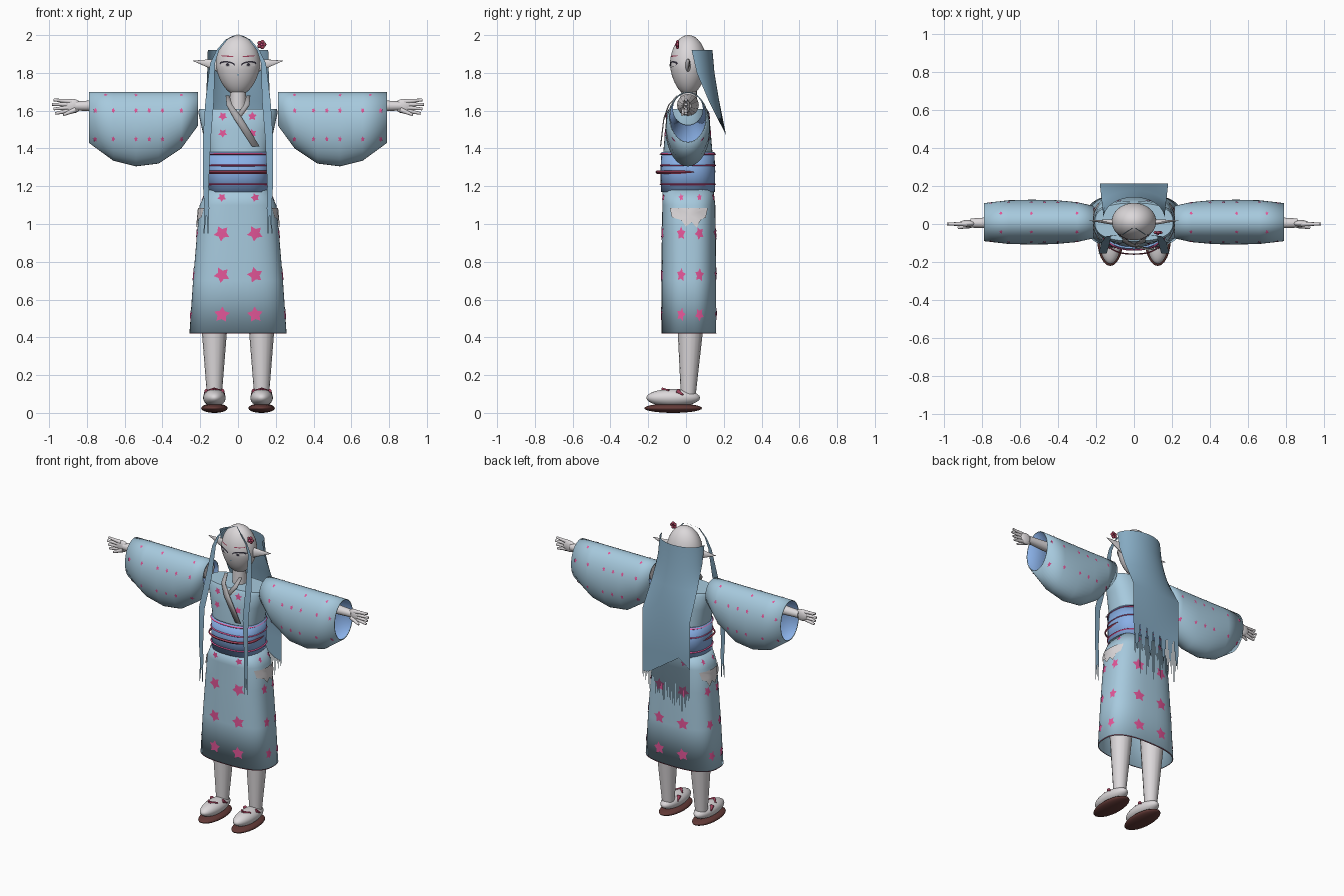
import bpy, bmesh, math, random
from mathutils import Vector
from mathutils.bvhtree import BVHTree

random.seed(4)
if "Cube" in bpy.data.objects:
    bpy.data.objects.remove(bpy.data.objects["Cube"])


def material(name, code):
    rgb = [int(code[i:i + 2], 16) / 255 for i in (0, 2, 4)]
    col = [c / 12.92 if c < .04 else ((c + .055) / 1.055) ** 2.4 for c in rgb] + [1]
    m = bpy.data.materials.new(name)
    m.use_nodes = True
    m.diffuse_color = col
    m.node_tree.nodes["Principled BSDF"].inputs["Base Color"].default_value = col
    return m


SKIN = material("pale skin", "DCD8DA")
ROBE = material("pale blue cloth", "A7CADE")
HAIR = material("blue hair", "86ABC3")
SASH = material("sash blue", "8AB1E8")
PINK = material("blossom pink", "E25698")
RED = material("dark red trim", "A0405A")
SOLE = material("brown sole", "633A37")
GREY = material("grey collar", "ACAAAC")
DARK = material("dark lash", "33303C")


def build(name, verts, faces, mats, thick=0):
    bm = bmesh.new()
    vs = [bm.verts.new(v) for v in verts]
    for f in faces:
        bm.faces.new([vs[i] for i in f])
    bmesh.ops.recalc_face_normals(bm, faces=bm.faces)
    tree = BVHTree.FromBMesh(bm)
    me = bpy.data.meshes.new(name)
    bm.to_mesh(me)
    bm.free()
    for m in mats:
        me.materials.append(m)
    ob = bpy.data.objects.new(name, me)
    bpy.context.collection.objects.link(ob)
    me.shade_smooth()
    me.set_sharp_from_angle(angle=math.radians(40))
    if thick:
        mod = ob.modifiers.new("thickness", "SOLIDIFY")
        mod.thickness = thick
        mod.material_offset = len(mats) - 1
    return tree


def loft(name, sections, mats, axis="Z", power=2, n=40, caps=(0, 0), thick=0):
    """Sections are (position, centre a, centre b, radius a, radius b)."""
    verts, faces = [], []
    for p, ca, cb, ra, rb in sections:
        for i in range(n):
            t = math.tau * i / n
            c, s = math.cos(t), math.sin(t)
            a = ca + ra * math.copysign(abs(c) ** (2 / power), c)
            b = cb + rb * math.copysign(abs(s) ** (2 / power), s)
            verts.append((p, a, b) if axis == "X" else (a, b, p))
    for k in range(len(sections) - 1):
        for i in range(n):
            j = (i + 1) % n
            faces.append((k * n + i, k * n + j, k * n + n + j, k * n + n + i))
    if caps[0]:
        faces.append(range(n))
    if caps[1]:
        faces.append(range(len(verts) - n, len(verts)))
    return build(name, verts, faces, mats, thick)


def rod(name, p, q, r1, r2, mat, flat=1):
    p, q = Vector(p), Vector(q)
    bpy.ops.mesh.primitive_cone_add(vertices=16, radius1=r1, radius2=r2, depth=(q - p).length,
                                    location=(p + q) / 2, rotation=(q - p).to_track_quat("Z", "Y").to_euler())
    finish(name, mat)
    bpy.context.object.scale.x = flat


def ball(name, loc, size, mat):
    bpy.ops.mesh.primitive_uv_sphere_add(segments=24, ring_count=14, radius=1, location=loc)
    bpy.context.object.scale = size
    finish(name, mat)


def finish(name, mat):
    ob = bpy.context.object
    ob.name = name
    ob.data.materials.append(mat)
    bpy.ops.object.shade_smooth_by_angle(angle=math.radians(40))


def ribbon(name, path, widths, mat, thick=0):
    verts = [(x + s * w / 2, y, z) for (x, y, z), w in zip(path, widths) for s in (-1, 1)]
    faces = [(i, i + 1, i + 3, i + 2) for i in range(0, len(verts) - 2, 2)]
    build(name, verts, faces, [mat], thick)


VIEWS = {"front": (0, 1, 0), "back": (0, -1, 0), "left": (-1, 0, 0), "right": (1, 0, 0), "top": (0, 0, -1)}


def decals(name, tree, items, mat, lift=.004):
    """Thin plates laid on a surface; items are (view, outline)."""
    verts, faces = [], []
    for view, outline in items:
        d = Vector(VIEWS[view])
        n, base = len(outline), len(verts)
        ca, cb = (sum(p[k] for p in outline) / n for k in (0, 1))
        for f in (0, .5, 1):
            for a, b in outline[:n if f else 1]:
                a, b = ca + (a - ca) * f, cb + (b - cb) * f
                o = Vector((0, a, b) if d.x else (a, 0, b) if d.y else (a, b, 0)) - d * 3
                hit, nor, _, _ = tree.ray_cast(o, d)
                if hit is None:
                    hit, nor, _, _ = tree.find_nearest(o + d * 3)
                verts.append(hit + nor * (lift if nor.dot(d) < 0 else -lift))
        for i in range(n):
            j = (i + 1) % n
            faces.append((base, base + 1 + i, base + 1 + j))
            faces.append((base + 1 + i, base + 1 + n + i, base + 1 + n + j, base + 1 + j))
    build(name, verts, faces, [mat])


def oval(a, b, ra, rb, tilt=0, n=16):
    return [(a + ra * math.cos(math.tau * i / n), b + rb * math.sin(math.tau * i / n)
             + tilt * math.cos(math.tau * i / n)) for i in range(n)]


def star(a, b, r, squash=1):
    turn = random.uniform(0, 1)
    return [(a + squash * r * (.55 if i % 2 else 1) * math.cos(turn + math.pi * i / 5),
             b + r * (.55 if i % 2 else 1) * math.sin(turn + math.pi * i / 5)) for i in range(10)]


# Robe: chest, skirt, hem
chest = loft("robe_chest", [(1.17, 0, .01, .157, .135), (1.38, 0, .01, .165, .13), (1.5, 0, .01, .19, .12),
                            (1.59, 0, .01, .21, .112), (1.61, 0, .01, .206, .1)], [ROBE], power=2.5, caps=(0, 1))
skirt = loft("robe_skirt", [(.42, 0, .015, .257, .145), (.7, 0, .015, .238, .145), (.95, 0, .015, .217, .143),
                            (1.1, 0, .015, .203, .14), (1.19, 0, .01, .16, .135)], [ROBE], power=2.7, n=56, thick=.006)
loft("hem_trim", [(.419, 0, .015, .2575, .1455), (.423, 0, .015, .2575, .1455)], [RED], power=2.7, n=56)

# Sash with raised cords, the lowest tied round the front
loft("sash", [(1.17, 0, .01, .165, .143), (1.28, 0, .01, .168, .145), (1.38, 0, .01, .17, .14)], [SASH], power=2.5, thick=.01)
for i, (z, y, r, mat) in enumerate([(1.37, .01, .005, PINK), (1.31, .01, .005, PINK),
                                    (1.275, -.012, .009, RED), (1.21, .01, .005, PINK)]):
    loft(f"sash_cord_{i}", [(z - r, 0, y, .166, .143), (z, 0, y, .173, .15), (z + r, 0, y, .166, .143)], [mat], power=2.5)

# Blossoms on the robe
stars = []
for z, r in [(.52, .043), (.73, .043), (.95, .043), (1.14, .024)]:
    for x in (-.085, .09):
        stars += [("front", star(x, z, r)), ("back", star(x, z, r))]
    for y in (-.025, .07):
        stars += [("left", star(y, z, r * .85, .65)), ("right", star(y, z, r * .85, .65))]
decals("skirt_blossoms", skirt, stars, PINK)
decals("chest_blossoms", chest, [(v, star(x, z, .024)) for v in ("front", "back")
                                 for x in (-.08, .075) for z in (1.48, 1.57)], PINK)

# Bare hip openings
hip = [(-.08, 1.085), (-.04, 1.085), (.015, 1.085), (.07, 1.085), (.11, 1.085), (.1, 1.035), (.075, 1.02),
       (.055, .98), (.03, 1.01), (0, .985), (-.025, 1.02), (-.07, 1.035)]
decals("hip_openings", skirt, [("left", hip), ("right", hip)], SKIN, .008)

# Neckline and collar
decals("bare_neckline", chest, [("front", [(-.055, 1.6), (.055, 1.6), (0, 1.55)])], SKIN)
ribbon("collar_left", [(.055, -.05, 1.68), (.045, -.095, 1.63), (-.005, -.118, 1.56)], (.02, .03, .03), GREY, .006)
ribbon("collar_right", [(-.055, -.05, 1.68), (-.045, -.095, 1.63), (0, -.12, 1.56), (.095, -.138, 1.41)],
       (.02, .03, .045, .04), GREY, .006)

# Head and neck
rod("neck", (0, .015, 1.55), (0, .015, 1.74), .045, .042, SKIN)
rings = []
for i in range(21):
    a = math.pi * (.02 + .96 * i / 20)
    c, s = math.cos(a), math.sin(a)
    taper = 1 - .16 * max(0, c)
    rings.append((1.84 - .16 * c, 0, .013, .117 * s * taper, .098 * s * taper))
head = loft("head", rings, [SKIN], caps=(1, 1))

# Painted face
both = (-1, 1)
decals("lashes", head, [("front", oval(s * .056, 1.847, .04, .015, s * .004)) for s in both], DARK, .002)
decals("eye_whites", head, [("front", oval(s * .055, 1.842, .035, .012, s * .003)) for s in both], SKIN, .0045)
decals("irises", head, [("front", oval(s * .052, 1.843, .012, .01)) for s in both], GREY, .006)
decals("pupils", head, [("front", oval(s * .052, 1.844, .007, .007)) for s in both], DARK, .008)
decals("brows", head, [("front", oval(s * .056, 1.888, .034, .003, s * .002)) for s in both], RED, .002)
decals("nose", head, [("front", oval(0, 1.79, .006, .004))], HAIR, .002)

# Back hair: one sheet wrapped round the head, falling into pointed strands
COLUMNS = 48
levels = [(1.92, 0), (1.8, .15), (1.65, .5), (1.47, 1), (1.2, 1)]
verts, faces = [], []
for z, t in levels:
    for k in range(COLUMNS + 1):
        u = -1 + 2 * k / COLUMNS
        ang = u * math.pi / 2
        verts.append(((1 - t) * .16 * math.sin(ang) + t * .18 * u,
                      (1 - t) * (.03 + .11 * math.cos(ang)) + t * .212, z))
row = COLUMNS + 1
for k in range(COLUMNS):
    faces += [(r * row + k, r * row + k + 1, r * row + row + k + 1, r * row + row + k) for r in range(len(levels) - 1)]
    a = (len(levels) - 1) * row + k
    mid = (verts[a][0] + verts[a + 1][0]) / 2
    tip = random.uniform(.82, 1.02)
    b = len(verts)
    verts += [(mid - .0025, .212, 1.05), (mid + .0025, .212, 1.05), (mid, .212, tip)]
    faces += [(a, a + 1, b + 1, b), (b, b + 1, b + 2)]
build("back_hair", verts, faces, [HAIR])

# Paired parts
for s, side in ((1, "left"), (-1, "right")):
    # Long front locks with forked tips
    lock = [(.005, -.02, 2.002), (.06, -.055, 1.977), (.107, -.06, 1.92), (.135, -.065, 1.85), (.15, -.1, 1.65),
            (.165, -.155, 1.45), (.17, -.155, 1.2), (.165, -.155, 1.08)]
    ribbon(f"{side}_front_lock", [(s * x, y, z) for x, y, z in lock], (.006, .01, .014, .026, .045, .042, .03, .026), HAIR)
    for dx in (-.009, .012):
        ribbon(f"{side}_lock_tip", [(s * (.165 + dx / 2), -.155, 1.09), (s * (.168 + dx), -.155, .95)], (.015, .004), HAIR)

    # Pointed ear
    rod(f"{side}_ear", (s * .1, .01, 1.84), (s * .238, .018, 1.864), .036, .001, SKIN, .45)
    bpy.context.object.rotation_mode = "XYZ"
    bpy.context.object.scale = (1, .45, 1) if abs(bpy.context.object.matrix_basis.col[0].z) > .5 else (.45, 1, 1)

    # Wide hanging sleeve, open at both ends
    prof = [(.212, 1.52, .085), (.3, 1.4, .105), (.42, 1.32, .116), (.54, 1.305, .118), (.66, 1.335, .115), (.79, 1.43, .1)]
    sleeve = loft(f"{side}_sleeve", [(s * x, .01, (1.7 + z) / 2, r, (1.7 - z) / 2) for x, z, r in prof],
                  [ROBE, SASH], axis="X", thick=.006)
    spots = [(v, star(s * x, z, .015, .7)) for v in ("front", "back") for z in (1.45, 1.6)
             for x in (.3, .4, .47, .54, .66, .755)]
    spots += [("top", star(s * x, y, .01)) for x in (.3, .54, .7) for y in (-.04, .055)]
    decals(f"{side}_sleeve_blossoms", sleeve, spots, PINK, .003)

    # Arm and loosely spread hand
    rod(f"{side}_arm", (s * .225, .01, 1.63), (s * .86, .005, 1.625), .058, .024, SKIN)
    ball(f"{side}_palm", (s * .875, .003, 1.624), (.045, .018, .038), SKIN)
    for k in range(4):
        z = 1.648 - .015 * k
        end = (s * (.985 - .009 * abs(k - 1)), 0, z + .009 - .009 * k)
        rod(f"{side}_finger_{k}", (s * .88, 0, z), end, .013, .007, SKIN)
    rod(f"{side}_thumb", (s * .86, -.008, 1.605), (s * .925, -.02, 1.578), .014, .007, SKIN)

    # Leg, slipper, sole and straps
    rod(f"{side}_leg", (s * .125, .012, .1), (s * .125, .028, .6), .04, .08, SKIN)
    ball(f"{side}_slipper", (s * .125, -.068, .08), (.06, .142, .047), SKIN)
    ball(f"{side}_sole", (s * .125, -.068, .025), (.07, .153, .025), SOLE)
    for d in both:
        rod(f"{side}_strap", (s * .125, -.125, .126), (s * .125 + d * .035, -.09, .118), .008, .005, RED)
        rod(f"{side}_strap_end", (s * .125 + d * .04, -.045, .115), (s * .125 + d * .054, -.015, .095), .013, .003, RED)

# Hair flower
for k in range(5):
    t = math.tau * k / 5
    ball(f"flower_petal_{k}", (.125 + .014 * math.cos(t), -.045, 1.95 + .014 * math.sin(t)), (.011, .008, .011), RED)
ball("flower_centre", (.125, -.053, 1.95), (.007, .006, .007), PINK)
